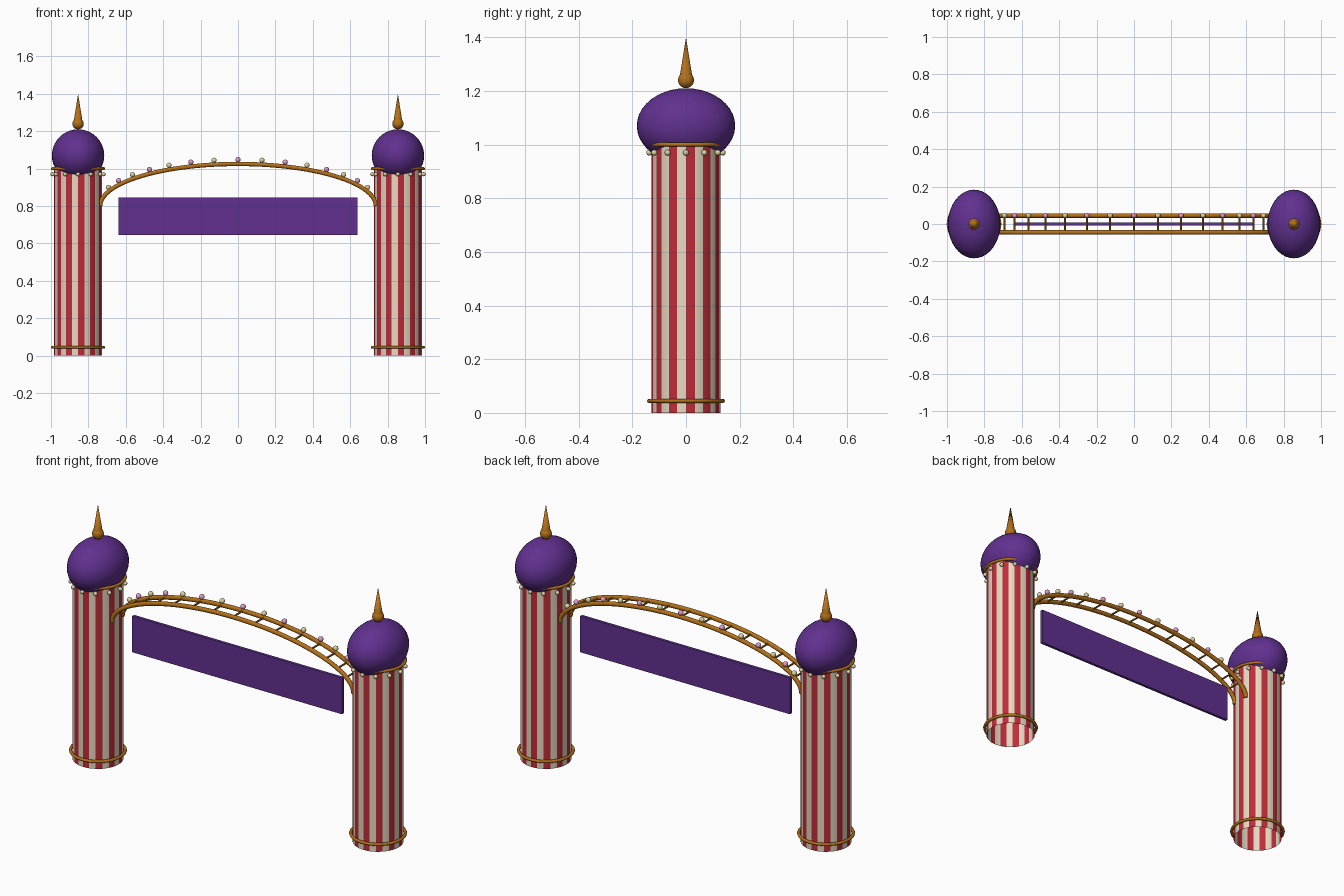
import bpy, bmesh, math
from mathutils import Matrix, Vector

cube = bpy.data.objects.get("Cube")
if cube:
    bpy.data.objects.remove(cube, do_unlink=True)


def material(name, rgb):
    m = bpy.data.materials.new(name)
    m.use_nodes = True
    m.diffuse_color = (*rgb, 1)
    bsdf = m.node_tree.nodes["Principled BSDF"]
    bsdf.inputs["Base Color"].default_value = (*rgb, 1)
    bsdf.inputs["Roughness"].default_value = 0.6
    return m


PURPLE = material("purple", (0.12, 0.03, 0.28))
CREAM = material("cream", (0.80, 0.69, 0.54))
RED = material("red", (0.52, 0.025, 0.04))
GOLD = material("gold", (0.46, 0.165, 0.01))
YELLOW = material("warm_bulb", (0.75, 0.66, 0.36))
PINK = material("pink_bulb", (0.75, 0.33, 0.60))


def finish(obj, *mats):
    for m in mats:
        obj.data.materials.append(m)
    bpy.ops.object.select_all(action='DESELECT')
    obj.select_set(True)
    bpy.context.view_layer.objects.active = obj
    if obj.type == 'MESH':
        bpy.ops.object.shade_smooth_by_angle(angle=math.radians(40))
    return obj


def from_bmesh(name, bm, *mats):
    me = bpy.data.meshes.new(name)
    bm.to_mesh(me)
    bm.free()
    obj = bpy.data.objects.new(name, me)
    bpy.context.collection.objects.link(obj)
    return finish(obj, *mats)


def ball(bm, centre, r, scale=(1, 1, 1), seg=12, index=0):
    m = Matrix.Translation(centre) @ Matrix.Diagonal((*scale, 1))
    new = bmesh.ops.create_uvsphere(bm, u_segments=seg, v_segments=max(8, seg // 2),
                                    radius=r, matrix=m)
    for f in {f for v in new["verts"] for f in v.link_faces}:
        f.material_index = index


# Towers
TOWER_X, RADIUS, HEIGHT = 0.855, 0.128, 1.0
SIDES = 24


def striped_shaft(name, x):
    bm = bmesh.new()
    bmesh.ops.create_cone(bm, cap_ends=False, segments=SIDES, radius1=RADIUS,
                          radius2=RADIUS, depth=HEIGHT,
                          matrix=Matrix.Translation((0, 0, HEIGHT / 2)))
    # Every second panel is red
    for f in bm.faces:
        c = f.calc_center_median()
        turn = math.atan2(c.y, c.x) / math.tau * SIDES
        f.material_index = 1 if math.floor(turn) % 2 == 0 else 0
    bmesh.ops.translate(bm, verts=bm.verts, vec=(x, 0, 0))
    from_bmesh(name, bm, CREAM, RED)


def gold_ring(name, x, z):
    bpy.ops.mesh.primitive_torus_add(location=(x, 0, z), major_radius=0.137,
                                     minor_radius=0.008, major_segments=48,
                                     minor_segments=10)
    obj = bpy.context.object
    obj.name = name
    finish(obj, GOLD)


def tower(side, x):
    striped_shaft(side + "_shaft", x)
    gold_ring(side + "_base_ring", x, 0.045)
    gold_ring(side + "_top_ring", x, HEIGHT)

    # Bulbs under the top ring
    bm = bmesh.new()
    for i in range(12):
        a = math.tau * i / 12
        ball(bm, (x + 0.137 * math.cos(a), 0.137 * math.sin(a), 0.97), 0.011)
    from_bmesh(side + "_tower_bulbs", bm, YELLOW)

    # Dome, wider front to back
    bm = bmesh.new()
    ball(bm, (x, 0, 1.07), 0.14, (1, 1.31, 1), seg=40)
    from_bmesh(side + "_dome", bm, PURPLE)

    # Finial
    bm = bmesh.new()
    ball(bm, (x, 0, 1.24), 0.03, seg=20)
    bmesh.ops.create_cone(bm, cap_ends=True, segments=20, radius1=0.024, radius2=0,
                          depth=0.15, matrix=Matrix.Translation((x, 0, 1.325)))
    from_bmesh(side + "_finial", bm, GOLD)


tower("left", TOWER_X)
tower("right", -TOWER_X)

# Arch between the towers
RAIL_Y = 0.045


def arch_point(deg, y):
    t = math.radians(deg)
    return Vector((0.737 * math.cos(t), y, 0.80 + 0.225 * math.sin(t)))


def arch_rail(name, y):
    curve = bpy.data.curves.new(name, 'CURVE')
    curve.dimensions = '3D'
    curve.bevel_depth = 0.012
    curve.bevel_resolution = 3
    curve.use_fill_caps = True
    spline = curve.splines.new('POLY')
    spline.points.add(60)
    for i, p in enumerate(spline.points):
        p.co = (*arch_point(i * 3, y), 1)
    spline.use_smooth = True
    obj = bpy.data.objects.new(name, curve)
    bpy.context.collection.objects.link(obj)
    finish(obj, GOLD)


arch_rail("front_arch_rail", -RAIL_Y)
arch_rail("back_arch_rail", RAIL_Y)

# Rungs and the bulbs above the back rail
rungs, bulbs = bmesh.new(), bmesh.new()
for i in range(15):
    deg = 20 + 10 * i
    m = Matrix.Translation(arch_point(deg, 0)) @ Matrix.Rotation(math.pi / 2, 4, 'X')
    bmesh.ops.create_cone(rungs, cap_ends=True, segments=8, radius1=0.005,
                          radius2=0.005, depth=2 * RAIL_Y, matrix=m)
    ball(bulbs, arch_point(deg, RAIL_Y) + Vector((0, 0, 0.023)), 0.014, index=i % 2)
from_bmesh("arch_rungs", rungs, GOLD)
from_bmesh("arch_bulbs", bulbs, YELLOW, PINK)

# Hanging sign board
bm = bmesh.new()
bmesh.ops.create_cube(bm, size=1, matrix=Matrix.Translation((0, 0, 0.745))
                      @ Matrix.Diagonal((1.28, 0.016, 0.2, 1)))
from_bmesh("sign_board", bm, PURPLE)
